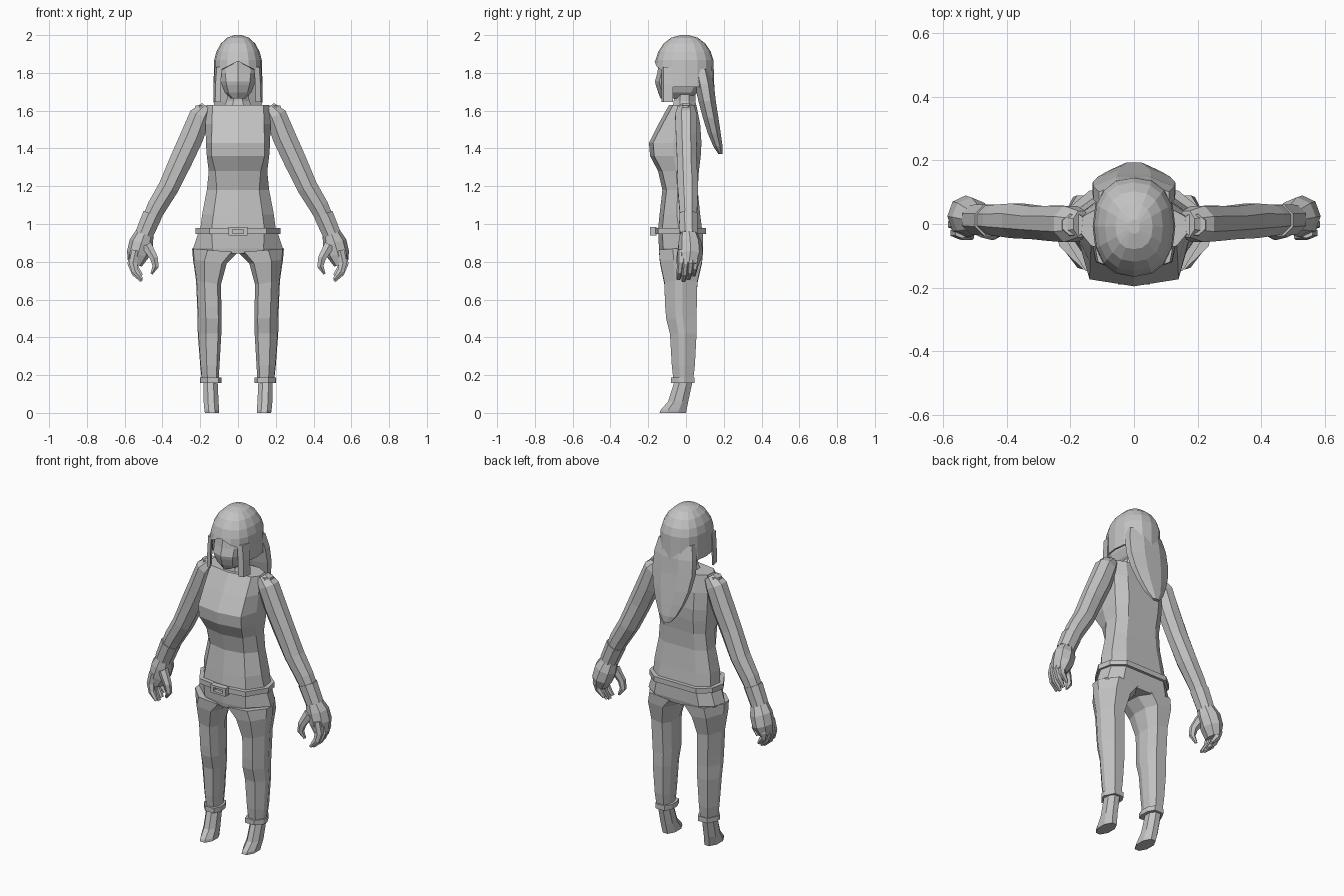
import bpy, bmesh, math
from mathutils import Vector

grey = bpy.data.materials.new("plain grey")
grey.diffuse_color = (0.55, 0.55, 0.55, 1)


def loft(name, rings, mirror=False, caps=(True, True)):
    """Skin a stack of equal-length rings into a flat-shaded object."""
    bm = bmesh.new()
    rows = [[bm.verts.new(p) for p in r] for r in rings]
    n = len(rows[0])
    for a, b in zip(rows, rows[1:]):
        for i in range(n):
            bm.faces.new((a[i], a[(i + 1) % n], b[(i + 1) % n], b[i]))
    if caps[0]:
        bm.faces.new(rows[0])
    if caps[1]:
        bm.faces.new(rows[-1])
    bmesh.ops.recalc_face_normals(bm, faces=bm.faces)
    me = bpy.data.meshes.new(name)
    bm.to_mesh(me)
    bm.free()
    me.materials.append(grey)
    ob = bpy.data.objects.new(name, me)
    bpy.context.collection.objects.link(ob)
    if mirror:
        m = ob.modifiers.new("mirror", 'MIRROR')
        m.use_mirror_merge = False
    return ob


def octo(x0, x1, y0, y1, z):
    """Octagon with flat sides."""
    ring = []
    for k in range(8):
        a = (k + .5) * math.pi / 4
        ring.append(((x0 + x1) / 2 + math.cos(a) * .541 * (x1 - x0),
                     (y0 + y1) / 2 + math.sin(a) * .541 * (y1 - y0), z))
    return ring


def leg_ring(x0, x1, y0, y1, zi, zo=None):
    """Eight-sided leg section with a wide outer bevel; height may tilt outward."""
    zo = zi if zo is None else zo
    sides = ((.14, 0), (.66, 0), (.97, .32), (1, .55), (.74, 1), (.2, 1), (.02, .7), (0, .3))
    return [(x0 + (x1 - x0) * u, y0 + (y1 - y0) * v, zi + (zo - zi) * u) for u, v in sides]


def body(z, wf, w, yf, yb, front=.35, back=.97):
    """Ten-sided section: front panel with centre ridge, sides, flat back."""
    half = [(wf, yf + .022), (w, yf * front), (w * back, yb * .45), (w * .62, yb)]
    pts = [(0, yf)] + half + [(0, yb)] + [(-x, y) for x, y in reversed(half)]
    return [(x, y, z) for x, y in pts]


def tube(pts, n=8, turn=.5):
    """Rings across a path in the xz plane; pts = x, y, z, half width, half depth."""
    rings = []
    for i, (x, y, z, hw, hd) in enumerate(pts):
        a, b = pts[max(i - 1, 0)], pts[min(i + 1, len(pts) - 1)]
        d = Vector((b[0] - a[0], 0, b[2] - a[2])).normalized()
        u = Vector((-d.z, 0, d.x))
        rings.append([Vector((x, y, z)) + u * hw * math.cos(t) + Vector((0, hd * math.sin(t), 0))
                      for t in [(k + turn) * math.tau / n for k in range(n)]])
    return rings


# Shirt
loft("shirt", [body(*r) for r in (
    (.97, .14, .2, -.148, .085, .25, .95), (1.05, .13, .19, -.14, .075),
    (1.18, .112, .165, -.125, .062), (1.28, .12, .155, -.148, .068),
    (1.36, .14, .165, -.19, .078), (1.43, .14, .17, -.196, .082),
    (1.53, .138, .172, -.145, .075), (1.63, .135, .165, -.09, .055))])

# Trousers: pelvis and legs
loft("pelvis", [body(*r, .2, .92) for r in (
    (.845, .12, .22, -.14, .085), (.87, .135, .238, -.143, .09), (.97, .14, .205, -.148, .09))])
loft("leg", [leg_ring(*r) for r in (
    (0, .243, -.143, .09, .85, .87), (.06, .238, -.138, .085, .79, .81),
    (.09, .222, -.115, .06, .68, .7), (.088, .216, -.11, .057, .56),
    (.086, .214, -.105, .055, .5), (.088, .213, -.085, .056, .42),
    (.098, .2, -.075, .047, .25), (.104, .19, -.065, .036, .16))], mirror=True)
loft("trouser_cuff", [leg_ring(.088, .2, -.08, .045, z) for z in (.158, .187)], mirror=True)

# Shoes
loft("shoe", [octo(*r) for r in (
    (.1, .175, -.14, 0, 0), (.1, .178, -.135, .003, .015),
    (.103, .182, -.095, .012, .06), (.108, .184, -.06, .035, .17))], mirror=True)

# Belt and buckle frame
loft("belt", [body(z, .152, .224, -.17, .106, .2, .93) for z in (.948, .978)])
for name, x0, x1, z0, z1 in (("buckle_top", -.05, .05, .972, .985),
                             ("buckle_bottom", -.05, .05, .938, .951),
                             ("buckle_left", -.05, -.03, .951, .972),
                             ("buckle_right", .03, .05, .951, .972)):
    loft(name, [[(x0, y, z0), (x1, y, z0), (x1, y, z1), (x0, y, z1)] for y in (-.19, -.155)])

# Sleeves and forearm cuffs
loft("arm", tube((
    (.165, 0, 1.62, .035, .045), (.2, 0, 1.575, .062, .062), (.245, .002, 1.46, .067, .06),
    (.3, .004, 1.34, .065, .056), (.367, .01, 1.195, .059, .059),
    (.43, .012, 1.09, .055, .052), (.475, .014, 1.0, .046, .045))), mirror=True)
loft("shoulder_top", [octo(.14, .235, -.045, .04, 1.577),
                      octo(.15, .225, -.035, .03, 1.628)], mirror=True)
loft("wrist_cuff", tube((
    (.452, .012, 1.05, .056, .054), (.497, .014, .945, .052, .05))), mirror=True)

# Hands: palm, curled fingers held together and thumb
loft("palm", tube((
    (.49, .014, .96, .046, .044), (.512, .022, .9, .064, .062),
    (.53, .024, .84, .06, .066), (.546, .016, .785, .038, .052)), turn=0), mirror=True)
for i in range(4):
    y = -.028 + .027 * i
    drop = (.01, 0, .01, .03)[i]
    reach = (-.004, .004, .002, -.008)[i]
    loft("finger_%d" % (i + 1), tube((
        (.545 + reach, y, .86, .025, .017), (.56 + reach, y, .79 + drop / 2, .025, .018),
        (.545, y - .006, .74 + drop, .021, .016), (.51, y - .012, .698 + drop, .009, .011)), 6),
        mirror=True)
loft("thumb", tube((
    (.485, -.015, .89, .032, .026), (.445, -.03, .82, .024, .021),
    (.436, -.03, .775, .019, .018), (.458, -.022, .735, .007, .009)), 6), mirror=True)

# Neck, and head with a ridged face
loft("neck", [octo(-.085, .085, -.075, .06, 1.6), octo(-.06, .06, -.065, .05, 1.65),
              octo(-.055, .055, -.06, .05, 1.75)])
loft("head", [body(*r, .55) for r in (
    (1.665, .025, .04, -.135, .02), (1.695, .05, .07, -.147, .06),
    (1.735, .06, .086, -.16, .1), (1.755, .064, .09, -.164, .1),
    (1.8, .066, .1, -.152, .11), (1.88, .062, .1, -.14, .11))])


# Hair cap: slightly squarish rings with a lower edge that parts over the face
def rounded(v):
    return math.copysign(abs(v) ** .85, v)


def hair_ring(scale, z):
    ring = []
    for k in range(16):
        a = k * math.tau / 16
        x, y = .13 * rounded(math.cos(a)), .158 * rounded(math.sin(a))
        h = z
        if z is None:
            h = 1.725
            if y < 0 and abs(x) < .11:
                h = 1.862 - .5 * abs(x)
        ring.append((x * scale, -.008 + y * scale, h))
    return ring


loft("hair_cap", [hair_ring(*r) for r in (
    (.14, 2.0), (.45, 1.986), (.7, 1.955), (.88, 1.912), (.97, 1.868),
    (1, None), (.92, None))], caps=(True, False))

# Long hair down the back and thin strands beside the face
loft("back_hair", [octo(*r) for r in [(-w, w, y0, y1, z) for w, y0, y1, z in (
    (.11, .03, .13, 1.82), (.127, .045, .148, 1.74), (.13, .066, .158, 1.65),
    (.115, .09, .172, 1.56), (.088, .115, .184, 1.48), (.055, .145, .194, 1.41),
    (.022, .172, .194, 1.37))]])
loft("side_strand", [[(x - .028, -.13, z), (x, -.12, z), (x + .01, -.07, z), (x, -.072, z)]
                     for x, z in ((.113, 1.83), (.119, 1.74), (.121, 1.645))], mirror=True)
